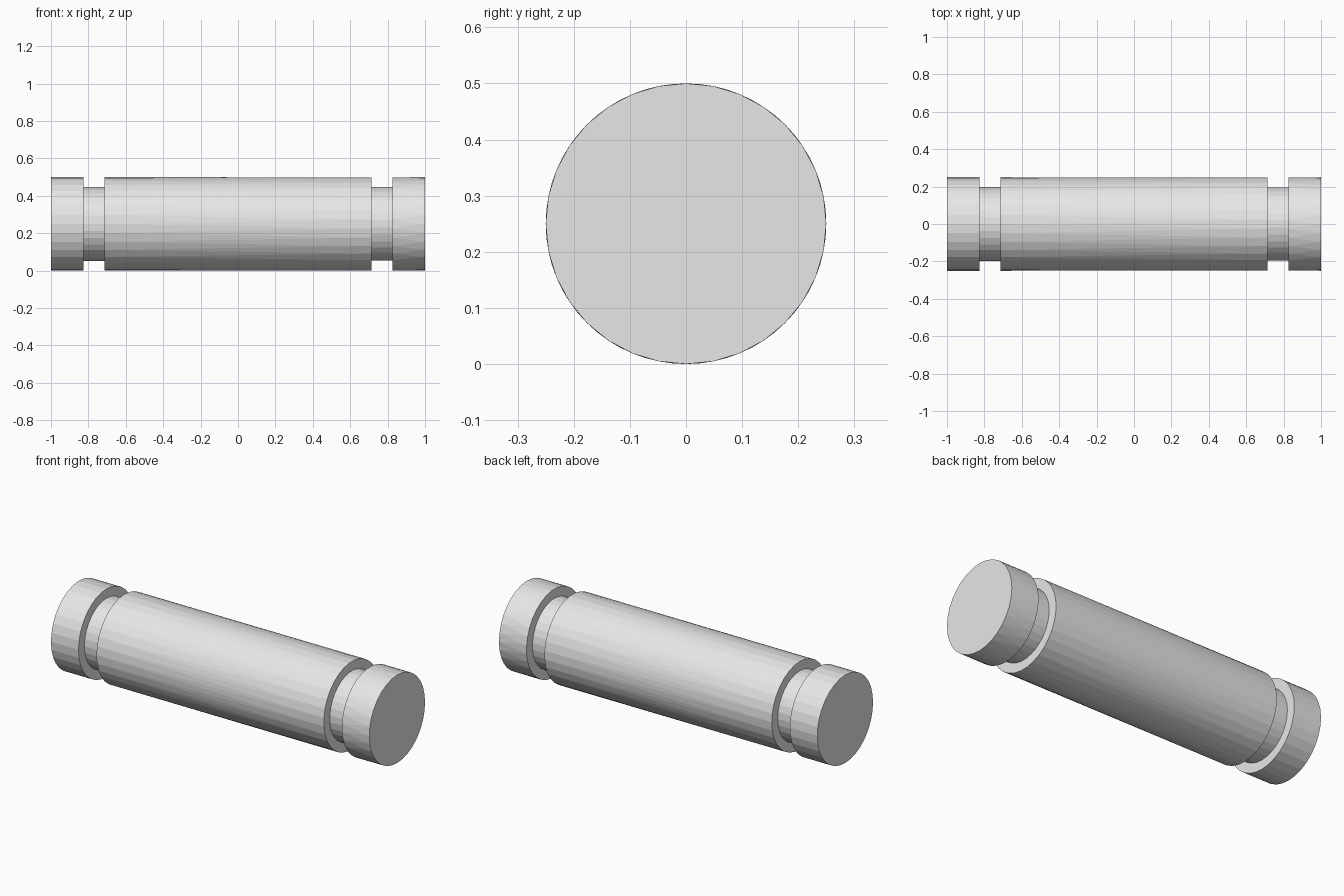
import bpy, bmesh
from math import cos, sin, pi

cube = bpy.data.objects.get("Cube")
if cube:
    bpy.data.objects.remove(cube, do_unlink=True)

SIDES = 32
RADIUS = 0.25
GROOVE = 0.197

# One grey for the whole part
grey = bpy.data.materials.new("plain grey")
grey.use_nodes = True
colour = (0.8, 0.8, 0.8, 1)
grey.diffuse_color = colour
grey.node_tree.nodes["Principled BSDF"].inputs["Base Color"].default_value = colour

# Profile along the axis: position, radius, ring turn in half steps
profile = [
    (-1, RADIUS, 0), (-0.827, RADIUS, 0),
    (-0.827, GROOVE, 0), (-0.714, GROOVE, 0),
    (-0.714, RADIUS, 0), (0.714, RADIUS, 1),
    (0.714, GROOVE, 1), (0.827, GROOVE, 1),
    (0.827, RADIUS, 1), (1, RADIUS, 0),
]


def ring(bm, x, radius, turn):
    angles = [(2 * i + turn) * pi / SIDES for i in range(SIDES)]
    return [bm.verts.new((x, radius * cos(a), RADIUS + radius * sin(a))) for a in angles]


# Grooved pin: rings joined by flat facets, with a cap at each end
bm = bmesh.new()
rings = [ring(bm, *p) for p in profile]
for (a, b), (pa, pb) in zip(zip(rings, rings[1:]), zip(profile, profile[1:])):
    for i in range(SIDES):
        j = (i + 1) % SIDES
        if pa[2] == pb[2]:
            bm.faces.new((a[i], a[j], b[j], b[i]))
        elif pb[2] > pa[2]:
            bm.faces.new((a[i], a[j], b[i]))
            bm.faces.new((a[j], b[j], b[i]))
        else:
            bm.faces.new((a[i], b[j], b[i]))
            bm.faces.new((a[i], a[j], b[j]))
bm.faces.new(rings[0])
bm.faces.new(rings[-1])
bmesh.ops.recalc_face_normals(bm, faces=bm.faces[:])

mesh = bpy.data.meshes.new("grooved_pin")
bm.to_mesh(mesh)
bm.free()
mesh.materials.append(grey)
pin = bpy.data.objects.new("grooved_pin", mesh)
bpy.context.collection.objects.link(pin)
